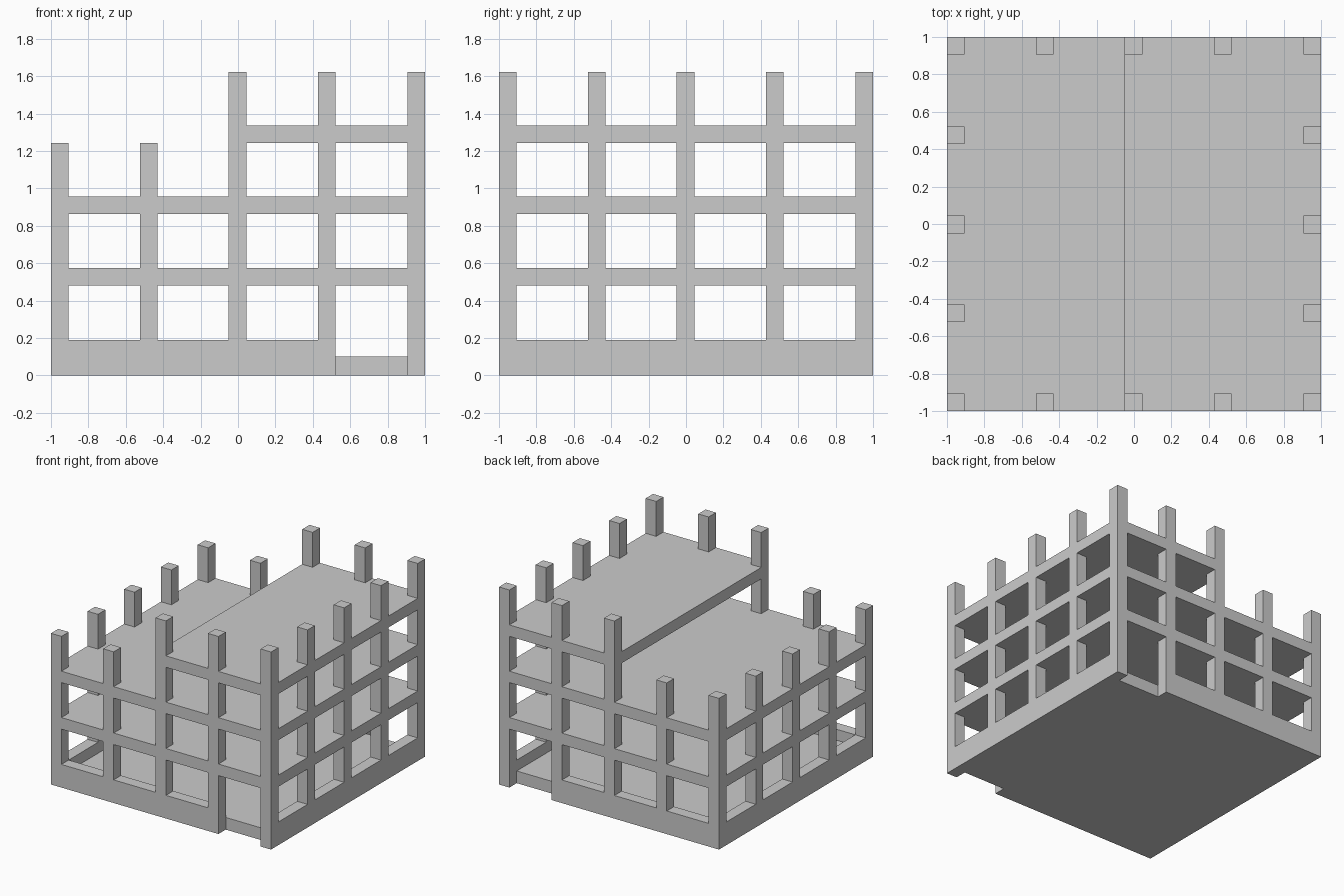
import bpy, bmesh
from mathutils import Matrix, Vector

if "Cube" in bpy.data.objects:
    bpy.data.objects.remove(bpy.data.objects["Cube"])

W = 0.095                       # column and wall thickness
IN = 1 - W                      # inner face of the outer wall
BAYS = [-0.9525, -0.4775, -0.0025, 0.475, 0.9525]


def build(name, boxes):
    """One object made of boxes given as (x0, x1, y0, y1, z0, z1)."""
    bm = bmesh.new()
    for x0, x1, y0, y1, z0, z1 in boxes:
        mid = Vector((x0 + x1, y0 + y1, z0 + z1)) / 2
        size = Vector((x1 - x0, y1 - y0, z1 - z0))
        bmesh.ops.create_cube(bm, size=1, matrix=Matrix.Translation(mid) @ Matrix.Diagonal(size.to_4d()))
    mesh = bpy.data.meshes.new(name)
    bm.to_mesh(mesh)
    bm.free()
    obj = bpy.data.objects.new(name, mesh)
    bpy.context.collection.objects.link(obj)


def columns(name, z0, z1, x_min=-1):
    """Ring of perimeter columns for one storey."""
    h = W / 2
    build(name, [(x - h, x + h, y - h, y + h, z0, z1)
                 for x in BAYS for y in BAYS
                 if (abs(x) > 0.9 or abs(y) > 0.9) and x > x_min])


# Ground floor, set inside the plinth walls
build("ground_floor", [(-IN, IN, -IN, IN, 0, 0.1)])

# Plinth walls, with a doorway gap at the right end of front and back
build("plinth_walls", [(-1, -IN, -1, 1, 0, 0.19), (IN, 1, -1, 1, 0, 0.19),
                       (-IN, 0.5225, -1, -IN, 0, 0.19), (-IN, 0.5225, IN, 1, 0, 0.19)])

# Floor slabs; the top one covers only the right half
build("first_slab", [(-1, 1, -1, 1, 0.48, 0.575)])
build("second_slab", [(-1, 1, -1, 1, 0.862, 0.956)])
build("upper_slab", [(-0.05, 1, -1, 1, 1.242, 1.336)])

# Columns of each storey
columns("ground_columns", 0.19, 0.48)
columns("first_columns", 0.575, 0.862)
columns("second_columns", 0.956, 1.242)
columns("upper_columns", 1.336, 1.623, x_min=-0.1)
